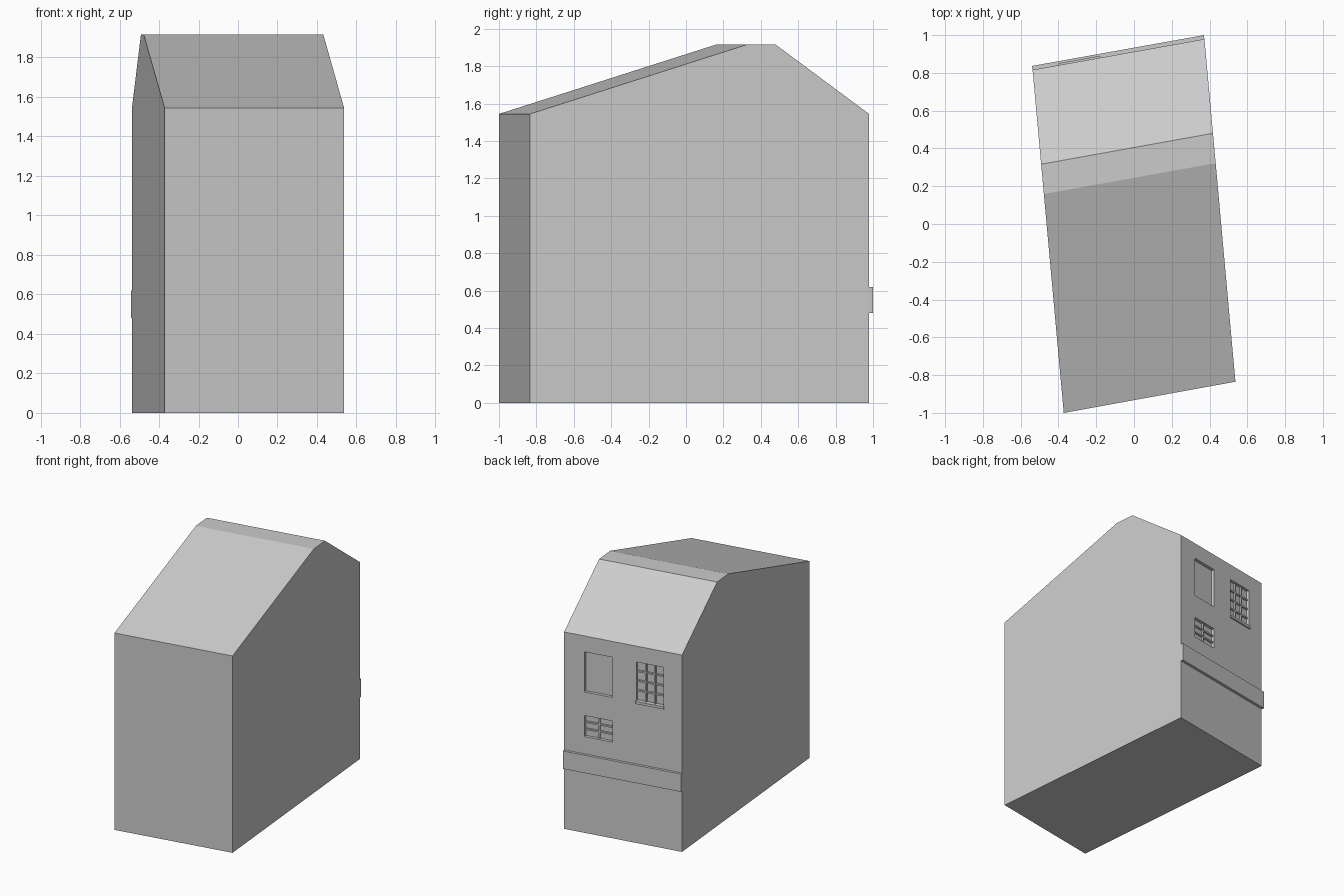
import bpy, bmesh
from mathutils import Vector

if "Cube" in bpy.data.objects:
    bpy.data.objects.remove(bpy.data.objects["Cube"])

EAVE, RIDGE = 1.545, 1.915
FL, FR = Vector((-0.372, -1.0)), Vector((0.537, -0.835))
BR, BL = Vector((0.373, 0.979)), Vector((-0.537, 0.816))
ALONG = BL - BR                                  # facade, left to right from outside
OUT = Vector((ALONG.y, -ALONG.x)).normalized()
if OUT.y < 0:
    OUT = -OUT


def make_object(name, bm):
    bmesh.ops.recalc_face_normals(bm, faces=bm.faces)
    mesh = bpy.data.meshes.new(name)
    bm.to_mesh(mesh)
    bm.free()
    obj = bpy.data.objects.new(name, mesh)
    bpy.context.collection.objects.link(obj)
    return obj


def facade_box(bm, t0, t1, z0, z1, d0, d1):
    """Box on the back facade: t is the fraction along it, d the distance outward."""
    cube = bmesh.ops.create_cube(bm, size=1)
    for v in cube["verts"]:
        t = t0 if v.co.x < 0 else t1
        d = d0 if v.co.y < 0 else d1
        z = z0 if v.co.z < 0 else z1
        p = BR + ALONG * t + OUT * d
        v.co = (p.x, p.y, z)


# House body: the gable profile bridged between the two skewed side walls
def gable(front, back, bm):
    profile = [(0, 0), (1, 0), (1, EAVE), (0.725, RIDGE), (0.638, RIDGE), (0, EAVE)]
    return [bm.verts.new((*front.lerp(back, s), z)) for s, z in profile]


bm = bmesh.new()
left, right = gable(FL, BL, bm), gable(FR, BR, bm)
bm.faces.new(left)
bm.faces.new(right)
for i in range(6):
    j = (i + 1) % 6
    bm.faces.new((left[i], left[j], right[j], right[i]))
house = make_object("house_body", bm)

# Windows: t0, t1, z0, z1, columns, rows, has sill
windows = [
    (0.172, 0.412, 1.105, 1.42, 1, 1, False),
    (0.612, 0.842, 1.115, 1.42, 3, 4, True),
    (0.172, 0.412, 0.755, 0.92, 2, 3, False),
    (0.620, 0.842, 0.755, 0.92, 2, 3, False),
]
DEPTH, BAR = 0.024, 0.012

# Recess cutters
bm = bmesh.new()
for t0, t1, z0, z1, *_ in windows:
    facade_box(bm, t0, t1, z0, z1, -DEPTH, 0.05)
cutter = make_object("window_cutter", bm)
cutter.hide_render = True
cutter.hide_viewport = False
cutter.display_type = 'WIRE'
cut = house.modifiers.new("window_recesses", 'BOOLEAN')
cut.operation = 'DIFFERENCE'
cut.solver = 'EXACT'
cut.object = cutter

# Glazing bars and sills
for n, (t0, t1, z0, z1, cols, rows, sill) in enumerate(windows, 1):
    if cols > 1:
        bm = bmesh.new()
        half = BAR / 2 / ALONG.length
        for c in range(1, cols):
            t = t0 + (t1 - t0) * c / cols
            facade_box(bm, t - half, t + half, z0, z1, -DEPTH, -0.010)
        for r in range(1, rows):
            z = z0 + (z1 - z0) * r / rows
            facade_box(bm, t0, t1, z - BAR / 2, z + BAR / 2, -DEPTH, -0.012)
        make_object(f"window_bars_{n}", bm)
    if sill:
        bm = bmesh.new()
        facade_box(bm, t0 - 0.006, t1 + 0.006, z0 - 0.02, z0, -0.01, 0.01)
        make_object(f"window_sill_{n}", bm)

# Horizontal band across the back facade
bm = bmesh.new()
facade_box(bm, 0, 1, 0.48, 0.62, -0.002, 0.021)
make_object("facade_band", bm)
